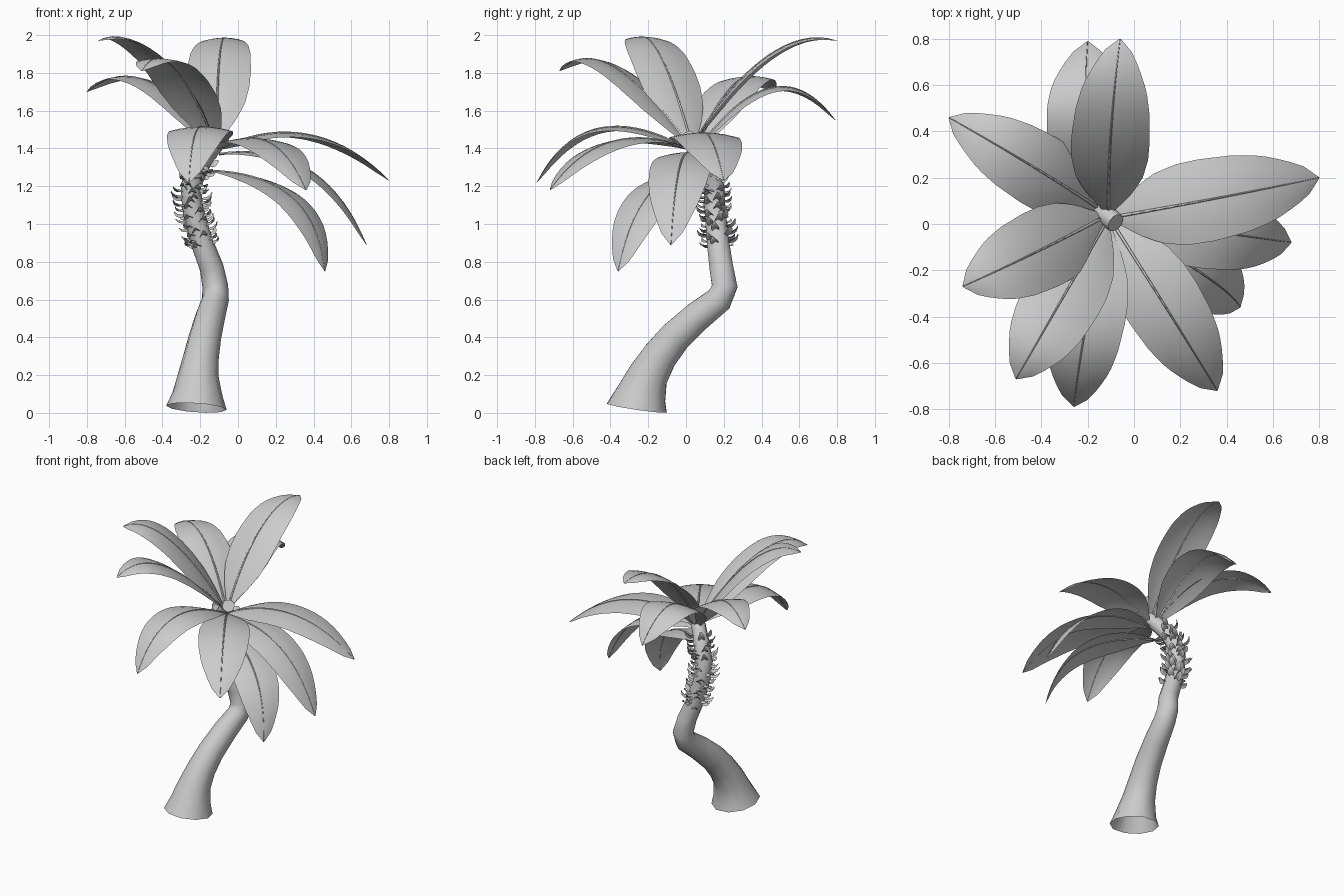
import bpy, bmesh, math, random
from mathutils import Vector as V

if "Cube" in bpy.data.objects:
    bpy.data.objects.remove(bpy.data.objects["Cube"])
random.seed(4)


def make(name, bm):
    me = bpy.data.meshes.new(name)
    bm.to_mesh(me)
    bm.free()
    ob = bpy.data.objects.new(name, me)
    bpy.context.collection.objects.link(ob)
    for p in me.polygons:
        p.use_smooth = len(p.vertices) <= 4
    return ob


def skin(bm, rows, closed=False):
    vs = [[bm.verts.new(p) for p in r] for r in rows]
    for a, b in zip(vs, vs[1:]):
        n = len(a)
        for i in range(n if closed else n - 1):
            j = (i + 1) % n
            bm.faces.new((a[i], a[j], b[j], b[i]))
    return vs


def frame(t):
    u = (V((1, 0, 0)) - t * t.x).normalized()
    return u, t.cross(u)


def lerp_table(tab, t):
    for (a, p), (b, q) in zip(tab, tab[1:]):
        if t <= b:
            return p + (q - p) * (t - a) / (b - a)
    return tab[-1][1]


# Trunk: x, y, z, radius along the bent stem
PATH = [(-.22, -.26, .027, .167), (-.215, -.235, .1, .138), (-.21, -.2, .2, .112),
        (-.195, -.14, .3, .098), (-.175, -.06, .4, .09), (-.147, .06, .51, .083),
        (-.12, .175, .6, .075), (-.12, .205, .67, .071), (-.14, .187, .77, .066),
        (-.19, .17, .9, .062), (-.24, .153, 1.08, .058), (-.25, .148, 1.2, .057),
        (-.2, .11, 1.32, .055), (-.14, .055, 1.4, .05), (-.08, .005, 1.46, .043)]
pts = [V(p[:3]) for p in PATH]
rad = [p[3] for p in PATH]
rows = []
for i, p in enumerate(pts):
    if i == 0:
        t = V((.07, .147, 1)).normalized()
    else:
        t = (pts[min(i + 1, len(pts) - 1)] - pts[i - 1]).normalized()
    u, v = frame(t)
    rows.append([p + rad[i] * (u * math.cos(a) * .96 + v * math.sin(a))
                 for a in [k * math.tau / 10 for k in range(10)]])
bm = bmesh.new()
vs = skin(bm, rows, True)
cap = [bm.verts.new(x.co) for x in vs[-1]]
bm.faces.new(cap)
make("trunk", bm)

# Bark scales: little curled tongues spiralling round the upper trunk
bm = bmesh.new()
N = 80
for k in range(N):
    z = .89 + .46 * k / (N - 1)
    i = max(j for j in range(len(pts) - 1) if pts[j].z <= z)
    f = (z - pts[i].z) / (pts[i + 1].z - pts[i].z)
    c = pts[i].lerp(pts[i + 1], f)
    r = rad[i] + (rad[i + 1] - rad[i]) * f
    t = (pts[i + 1] - pts[i]).normalized()
    u, v = frame(t)
    a = k * 2.4 + random.uniform(-.5, .5)
    out = u * math.cos(a) + v * math.sin(a)
    side = t.cross(out)
    L = random.uniform(.65, 1.2)
    sec = []
    for o, h, w in [(-.008, -.006, .017), (.018, -.003, .022), (.036, .006, .019), (.046, .02, .008)]:
        m = c + out * (r + o * L) + t * h * L
        sec.append([m - side * w - t * .4 * w, m + t * .004, m + side * w - t * .4 * w])
    skin(bm, sec)
make("bark_scales", bm)

# Leaves: base, midpoint, tip, full width, extra lift before the tip
LEAVES = [
    ((-.09, .03, 1.40), (.36, .112, 1.47), (.80, .20, 1.23), .36, .01),
    ((-.10, .03, 1.37), (.36, -.035, 1.29), (.68, -.08, .89), .33, .01),
    ((-.14, .04, 1.28), (.28, -.205, 1.14), (.46, -.36, .75), .31, .01),
    ((-.09, .00, 1.40), (.15, -.38, 1.43), (.36, -.72, 1.18), .34, .015),
    ((-.12, .00, 1.40), (-.21, -.45, 1.50), (-.26, -.79, 1.22), .33, .015),
    ((-.12, .01, 1.42), (-.32, -.34, 1.78), (-.51, -.67, 1.81), .34, .04),
    ((-.13, .03, 1.42), (-.42, -.12, 1.84), (-.74, -.27, 1.97), .35, .035),
    ((-.14, .06, 1.40), (-.44, .25, 1.72), (-.80, .46, 1.70), .32, .03),
    ((-.14, .07, 1.40), (-.20, .44, 1.71), (-.20, .79, 1.55), .36, .015),
    ((-.11, .05, 1.44), (-.10, .39, 1.84), (-.06, .80, 1.97), .34, .03),
]
PROFILE = [(0, .12), (.06, .36), (.13, .64), (.22, .86), (.33, .98), (.45, 1), (.62, .94),
           (.75, .81), (.87, .56), (.95, .32), (1, .02)]
STEPS = 18
for n, (b, m, e, width, lift) in enumerate(LEAVES):
    b, m, e = V(b), V(m), V(e)
    ctrl = m * 2 - (b + e) / 2
    side = V((-(e - b).y, (e - b).x, 0)).normalized()
    spine = []
    for s in range(STEPS + 1):
        t = s / STEPS
        p = b * (1 - t) ** 2 + ctrl * 2 * t * (1 - t) + e * t * t
        p.z += lift * 9.48 * t ** 3 * (1 - t)
        spine.append(p)
    rows, rib = [], []
    for s, p in enumerate(spine):
        t = s / STEPS
        tan = (spine[min(s + 1, STEPS)] - spine[max(s - 1, 0)]).normalized()
        across = (side - tan * side.dot(tan)).normalized()
        up = tan.cross(across)
        w = width / 2 * lerp_table(PROFILE, t)
        rows.append([p + across * w * q - up * .14 * w * q * q
                     for q in (-1, -.66, -.33, 0, .33, .66, 1)])
        g = .007 * (1 - .8 * t)
        rib.append([p + across * g, p + up * g, p - across * g, p - up * g])
    bm = bmesh.new()
    skin(bm, rows)
    make(f"leaf_{n + 1}", bm)
    bm = bmesh.new()
    ends = skin(bm, rib, True)
    bm.faces.new(ends[0][::-1])
    bm.faces.new(ends[-1])
    make(f"leaf_rib_{n + 1}", bm)
